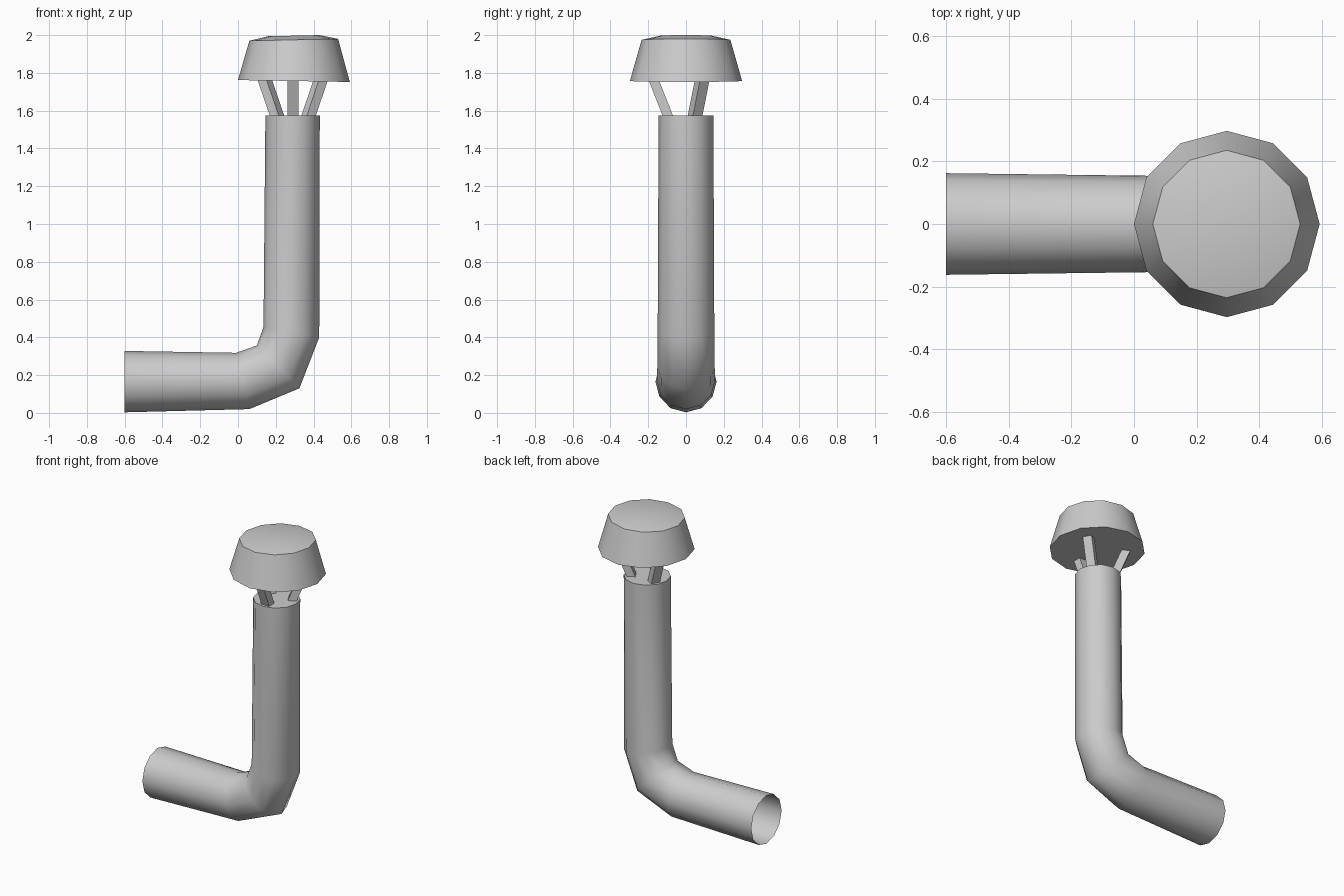
import bpy, bmesh, math
from mathutils import Vector

cube = bpy.data.objects.get("Cube")
if cube:
    bpy.data.objects.remove(cube, do_unlink=True)

SIDES = 12
AXIS_X = 0.29

metal = bpy.data.materials.new("light_grey_metal")
metal.use_nodes = True
grey = (0.6, 0.6, 0.6, 1)
metal.diffuse_color = grey
metal.node_tree.nodes["Principled BSDF"].inputs["Base Color"].default_value = grey


def finish(bm, name, smooth):
    bmesh.ops.recalc_face_normals(bm, faces=bm.faces)
    mesh = bpy.data.meshes.new(name)
    bm.to_mesh(mesh)
    bm.free()
    mesh.materials.append(metal)
    obj = bpy.data.objects.new(name, mesh)
    bpy.context.collection.objects.link(obj)
    if smooth:
        bpy.ops.object.select_all(action="DESELECT")
        obj.select_set(True)
        bpy.context.view_layer.objects.active = obj
        bpy.ops.object.shade_smooth_by_angle(angle=math.radians(50))
    return obj


def loft(name, sections, close_start):
    """Each section: (x, z) of two opposite rim points, and the y radius."""
    bm = bmesh.new()
    rings = []
    for (xa, za), (xb, zb), ry in sections:
        a, b = Vector((xa, 0, za)), Vector((xb, 0, zb))
        mid, half = (a + b) / 2, (a - b) / 2
        ring = []
        for i in range(SIDES):
            t = math.tau * i / SIDES
            ring.append(bm.verts.new(mid + half * math.cos(t) + Vector((0, ry * math.sin(t), 0))))
        rings.append(ring)
    for low, high in zip(rings, rings[1:]):
        for i in range(SIDES):
            j = (i + 1) % SIDES
            bm.faces.new((low[i], low[j], high[j], high[i]))
    bm.faces.new(rings[-1])
    if close_start:
        bm.faces.new(rings[0])
    return finish(bm, name, True)


# Bent pipe, open at its horizontal end
loft("bent_pipe", [
    ((-0.6, 0.328), (-0.6, 0.003), 0.162),
    ((-0.01, 0.318), (0.06, 0.02), 0.154),
    ((0.10, 0.357), (0.325, 0.13), 0.152),
    ((0.135, 0.455), (0.43, 0.40), 0.15),
    ((0.145, 1.575), (0.433, 1.575), 0.145),
], False)

# Flared rain cap with a shallow crown
loft("rain_cap", [
    ((0.0, 1.762), (0.592, 1.752), 0.297),
    ((0.06, 1.97), (0.53, 1.98), 0.235),
    ((0.16, 1.994), (0.43, 2.0), 0.135),
], True)

# Three slanted struts holding the cap
for name, degrees in (("front_strut", 270), ("back_left_strut", 30), ("back_right_strut", 150)):
    t = math.radians(degrees)
    out = Vector((math.cos(t), math.sin(t), 0))
    side = Vector((-out.y, out.x, 0))
    bm = bmesh.new()
    bmesh.ops.create_cube(bm, size=1)
    for v in bm.verts:
        top = v.co.z > 0
        reach = (0.172 if top else 0.095) + v.co.x * 0.055
        v.co = Vector((AXIS_X, 0, 1.765 if top else 1.57)) + out * reach + side * v.co.y * 0.058
    finish(bm, name, False)
